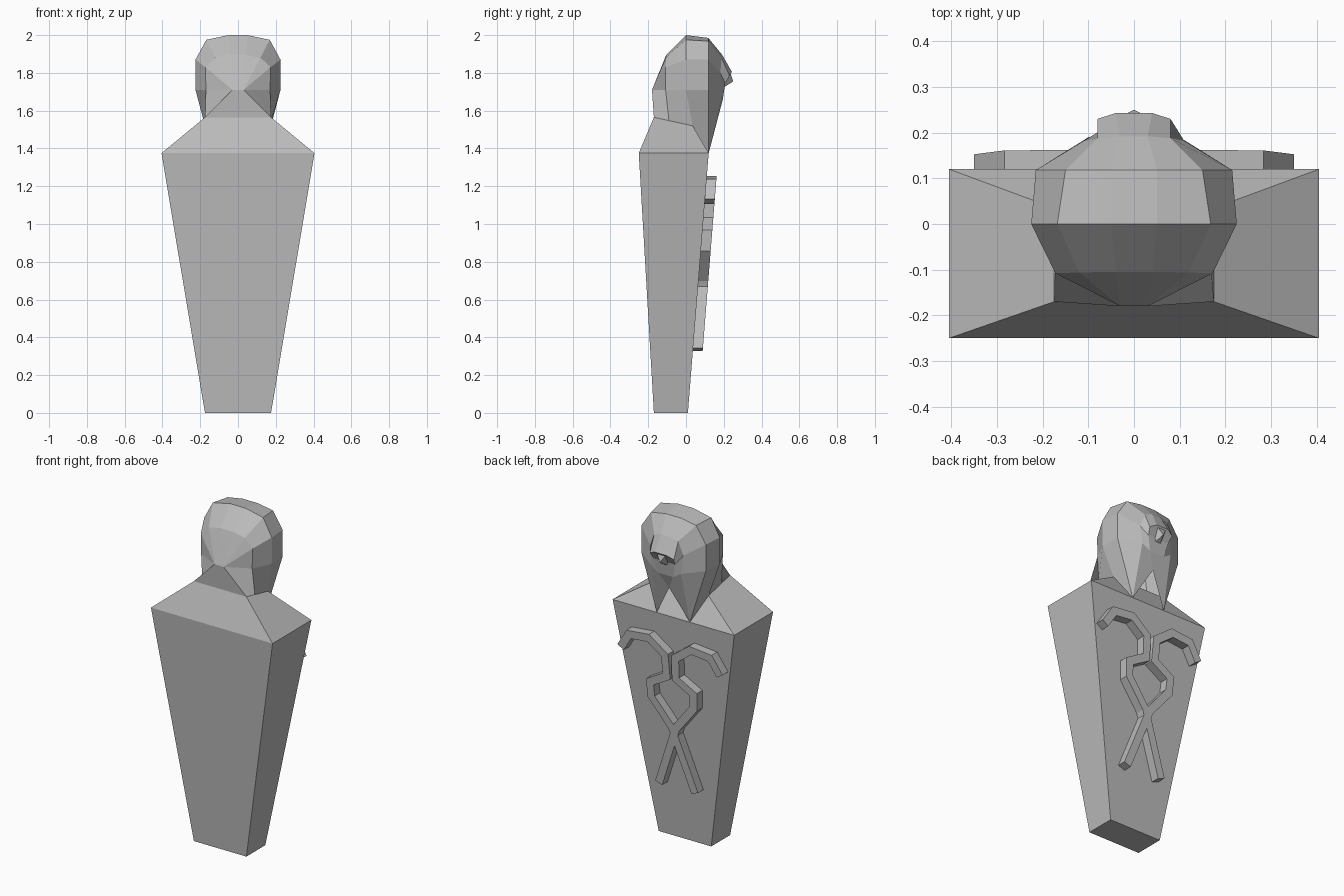
import bpy
import bmesh
from mathutils import Vector

cube = bpy.data.objects.get("Cube")
if cube:
    bpy.data.objects.remove(cube, do_unlink=True)

stone = bpy.data.materials.new("grey stone")
stone.use_nodes = True
GREY = (0.5, 0.5, 0.5, 1)
stone.diffuse_color = GREY
stone.node_tree.nodes["Principled BSDF"].inputs["Base Color"].default_value = GREY


def add_part(name, verts, faces):
    """Make a flat-shaded object, welding shared points and fixing normals."""
    bm = bmesh.new()
    vs = [bm.verts.new(v) for v in verts]
    for f in faces:
        bm.faces.new([vs[i] for i in f])
    bmesh.ops.remove_doubles(bm, verts=bm.verts, dist=0.0005)
    bmesh.ops.recalc_face_normals(bm, faces=bm.faces)
    mesh = bpy.data.meshes.new(name)
    bm.to_mesh(mesh)
    bm.free()
    mesh.materials.append(stone)
    obj = bpy.data.objects.new(name, mesh)
    bpy.context.collection.objects.link(obj)
    return obj


def rect(x, y0, y1, z):
    return [(-x, y0, z), (x, y0, z), (x, y1, z), (-x, y1, z)]


# Tapered body with sloping shoulders up to the neck
SHOULDER = 1.375
body = rect(0.175, -0.17, 0.01, 0) + rect(0.405, -0.25, 0.12, SHOULDER)
body += [(-0.175, -0.17, 1.565), (0.175, -0.17, 1.565),
         (0.175, 0.035, 1.52), (-0.175, 0.035, 1.52),
         (0.11, 0.12, SHOULDER), (-0.11, 0.12, SHOULDER)]
add_part("body", body, [
    (0, 1, 2, 3), (0, 1, 5, 4), (1, 2, 6, 5), (3, 0, 4, 7), (2, 3, 7, 13, 12, 6),
    (4, 5, 9, 8), (5, 6, 10, 9), (7, 4, 8, 11),
    (6, 12, 10), (13, 7, 11), (12, 13, 11, 10), (8, 9, 10, 11)])

# Head and headcloth: half sections from the neck up to the crown
point = (0.03, -0.18, 1.71)
lappet = (0.11, 0.12, SHOULDER)
sections = [
    [(0.175, -0.17, 1.565)] + [point] * 4,
    [(0.175, -0.09, 1.545), (0.17, -0.108, 1.71), (0.172, -0.108, 1.83),
     (0.12, -0.106, 1.88), (0.04, -0.105, 1.895)],
    [(0.175, 0.035, 1.52), (0.225, 0, 1.71), (0.225, 0, 1.87),
     (0.168, 0, 1.975), (0.05, 0, 2)],
    [lappet, (0.215, 0.118, 1.71), (0.215, 0.118, 1.87),
     (0.15, 0.118, 1.968), (0.05, 0.118, 1.985)],
    [lappet, (0.1, 0.19, 1.69), (0.11, 0.182, 1.8),
     (0.08, 0.188, 1.88), (0.03, 0.192, 1.895)],
    [(0, 0.16, 1.57), (0.05, 0.195, 1.66), (0.07, 0.207, 1.745),
     (0.08, 0.23, 1.785), (0.04, 0.243, 1.805)],
]
verts, faces = [], []
for half in sections:
    verts += half + [(-x, y, z) for x, y, z in reversed(half)]
for s in range(len(sections) - 1):
    for j in range(9):
        a = s * 10 + j
        faces.append((a, a + 1, a + 11, a + 10))
last = (len(sections) - 1) * 10
faces.append((0, 1, 8, 9))
for i in range(4):
    faces.append((last + i, last + i + 1, last + 8 - i, last + 9 - i))
add_part("head", verts, faces)

# Small hooked beak under the brow
add_part("beak",
         [(-0.03, 0.235, 1.8), (0.03, 0.235, 1.8), (0.02, 0.195, 1.72),
          (-0.02, 0.195, 1.72), (0, 0.25, 1.755)],
         [(0, 1, 4), (1, 2, 4), (2, 3, 4), (3, 0, 4), (0, 1, 2, 3)])


# Crossed crooks: a mitred square bar following the sloping panel
def add_crook(name, side):
    path = [Vector((side * x, z)) for x, z in (
        (0.33, 1.12), (0.27, 1.215), (0.14, 1.228), (0.035, 1.15), (0.03, 1.02),
        (0.145, 0.955), (0.14, 0.865), (0.015, 0.71), (-0.12, 0.335))]
    half_width = 0.024
    count = len(path)
    verts, faces = [], []
    for i, p in enumerate(path):
        d0 = (p - path[max(i - 1, 0)]).normalized()
        d1 = (path[min(i + 1, count - 1)] - p).normalized()
        d = (d0 + d1).normalized()
        ref = d1 if d1.length else d0
        off = Vector((-d.y, d.x)) * half_width / max(d.dot(ref), 0.6)
        for q, lift in ((p + off, -0.005), (p - off, -0.005),
                        (p - off, 0.052), (p + off, 0.052)):
            verts.append((q.x, 0.01 + 0.08 * q.y + lift, q.y))
        if i:
            a = 4 * (i - 1)
            for k in range(4):
                n = (k + 1) % 4
                faces.append((a + k, a + n, a + n + 4, a + k + 4))
    end = 4 * (count - 1)
    faces += [(0, 1, 2, 3), (end, end + 1, end + 2, end + 3)]
    add_part(name, verts, faces)


add_crook("left_crook", 1)
add_crook("right_crook", -1)
